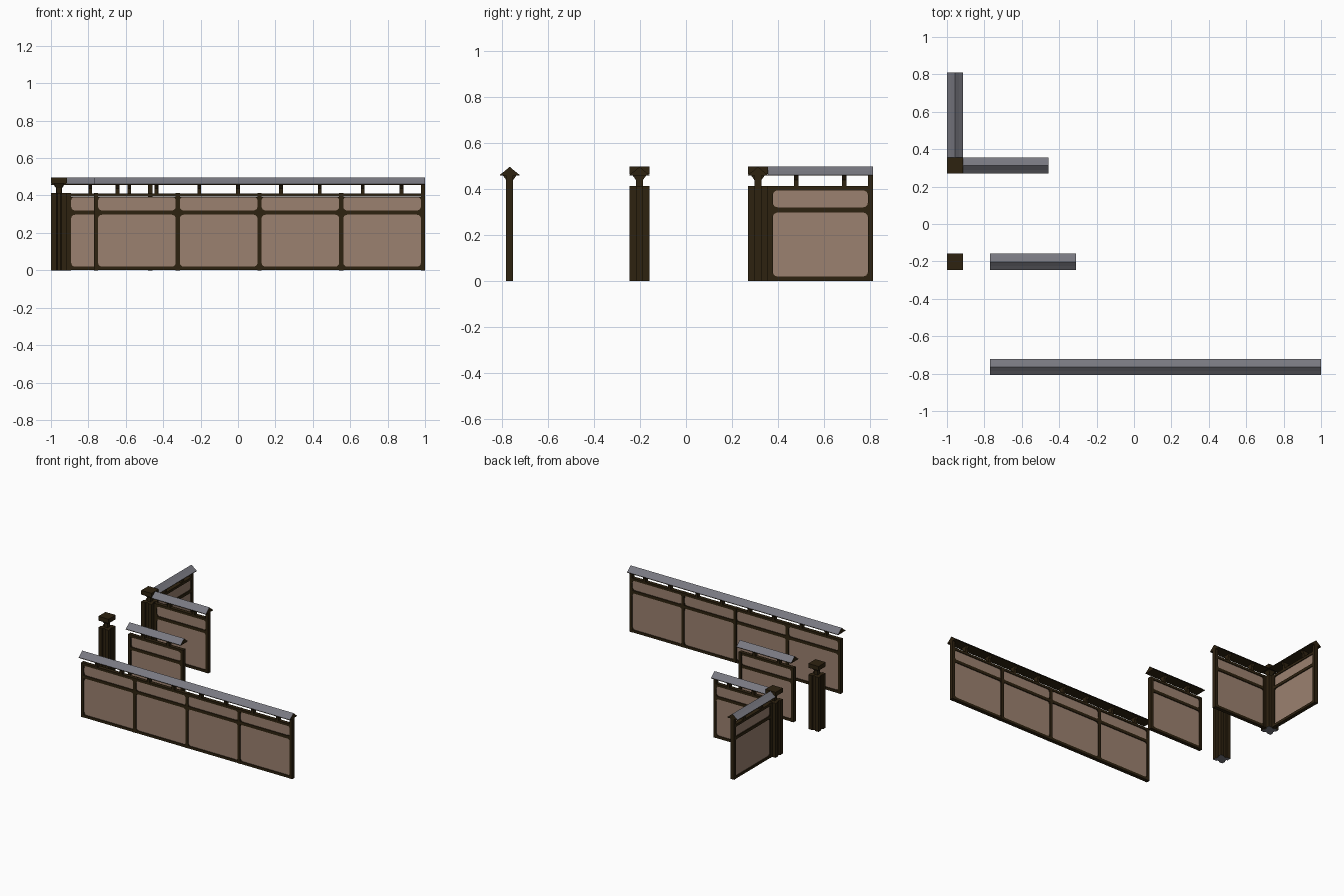
import bpy, bmesh, math
from mathutils import Matrix, Vector

if "Cube" in bpy.data.objects:
    bpy.data.objects.remove(bpy.data.objects["Cube"])


def material(name, rgb):
    m = bpy.data.materials.new(name)
    m.diffuse_color = (*rgb, 1)
    m.use_nodes = True
    m.node_tree.nodes["Principled BSDF"].inputs["Base Color"].default_value = m.diffuse_color
    return m


WOOD = material("dark wood", (0.027, 0.016, 0.005))
PANEL = material("tan plaster", (0.33, 0.22, 0.16))
TILE = material("grey roof tile", (0.19, 0.19, 0.22))


def prism(bm, pts, axis, a, b):
    """Extrude a 2D outline along an axis between a and b."""
    def place(p, t):
        return {"x": (t, p[0], p[1]), "y": (p[0], t, p[1]), "z": (p[0], p[1], t)}[axis]
    lo = [bm.verts.new(place(p, a)) for p in pts]
    hi = [bm.verts.new(place(p, b)) for p in pts]
    n = len(pts)
    bm.faces.new(lo)
    bm.faces.new(hi[::-1])
    for i in range(n):
        bm.faces.new((lo[i], hi[i], hi[(i + 1) % n], lo[(i + 1) % n]))


def box(bm, x0, x1, y0, y1, z0, z1):
    prism(bm, [(x0, y0), (x1, y0), (x1, y1), (x0, y1)], "z", z0, z1)


def finish(bm, name, mats, matrix, rule=None):
    bmesh.ops.recalc_face_normals(bm, faces=bm.faces)
    if rule:
        for f in bm.faces:
            f.material_index = rule(f)
    me = bpy.data.meshes.new(name)
    bm.to_mesh(me)
    bm.free()
    for m in mats:
        me.materials.append(m)
    ob = bpy.data.objects.new(name, me)
    ob.matrix_world = matrix
    bpy.context.collection.objects.link(ob)


def fillet(bm, x, z, sx, sz, r=0.02, d=0.012):
    """Concave corner filler that rounds a panel opening."""
    pts = [(x, z)]
    for i in range(5):
        t = math.pi / 2 * i / 4
        pts.append((x + sx * r * (1 - math.sin(t)), z + sz * r * (1 - math.cos(t))))
    prism(bm, pts, "y", -d, d)


def fence(name, length, count, matrix, uprights=()):
    w, d = 0.022, 0.015
    pitch = (length - w) / count
    rails = [(0, 0.02), (0.297, 0.32), (0.393, 0.412)]

    # Frame: uprights, rails and rounded opening corners
    bm = bmesh.new()
    for i in range(count + 1):
        x = i * pitch
        top = 0.459 if i in uprights else 0.412
        box(bm, x, x + w, -d, d, 0, top)
    for z0, z1 in rails:
        box(bm, w / 2, length - w / 2, -d + 0.001, d - 0.001, z0 + 0.0005, z1 - 0.0005)
    for i in range(count):
        x0, x1 = i * pitch + w, (i + 1) * pitch
        for z0, z1 in ((0.02, 0.297), (0.32, 0.393)):
            for x, sx in ((x0, 1), (x1, -1)):
                for z, sz in ((z0, 1), (z1, -1)):
                    fillet(bm, x, z, sx, sz)
    finish(bm, name + "_frame", [WOOD], matrix)

    # Plaster panels
    bm = bmesh.new()
    for i in range(count):
        x0, x1 = i * pitch + w, (i + 1) * pitch
        for z0, z1 in ((0.02, 0.297), (0.32, 0.393)):
            box(bm, x0, x1, -0.008, 0.008, z0, z1)
    finish(bm, name + "_panels", [PANEL], matrix)

    # Roof brackets flaring towards the eaves
    bm = bmesh.new()
    outline = [(-d, 0.41), (d, 0.41), (d, 0.438), (0.03, 0.459), (-0.03, 0.459), (-d, 0.438)]
    for i in range(count):
        c = (i + 0.5) * pitch + w / 2
        for s in (-1, 1):
            prism(bm, outline, "x", c + s * 0.104 - 0.01, c + s * 0.104 + 0.01)
    finish(bm, name + "_brackets", [WOOD], matrix)

    # Roof: tiled slopes over dark ends and underside
    bm = bmesh.new()
    roof = [(-0.043, 0.457), (0.043, 0.457), (0.043, 0.461), (0.022, 0.477),
            (0, 0.496), (-0.022, 0.477), (-0.043, 0.461)]
    prism(bm, roof, "x", 0, length)
    finish(bm, name + "_roof", [WOOD, TILE], matrix, lambda f: int(f.normal.z > 0.3))


def post(name, x, y):
    matrix = Matrix.Translation(Vector((x, y, 0)))
    h, g, k = 0.043, 0.013, 0.008
    # Shaft: square with a groove down each side
    side = [(-h, -h), (-g, -h), (-g + 0.004, -h + k), (g - 0.004, -h + k), (g, -h)]
    pts = []
    for q in range(4):
        c, s = [(1, 0), (0, 1), (-1, 0), (0, -1)][q]
        pts += [(px * c - py * s, px * s + py * c) for px, py in side]
    bm = bmesh.new()
    prism(bm, pts, "z", 0, 0.412)
    finish(bm, name + "_shaft", [WOOD, TILE], matrix, lambda f: int(f.normal.z < -0.5))

    # Neck, flare and square cap
    bm = bmesh.new()
    box(bm, -0.014, 0.014, -0.014, 0.014, 0.41, 0.445)
    box(bm, -h, h, -h, h, 0.464, 0.496)
    bmesh.ops.create_cone(bm, cap_ends=True, segments=4, radius1=0.014 * 2 ** 0.5,
                          radius2=0.028 * 2 ** 0.5, depth=0.026,
                          matrix=Matrix.Translation((0, 0, 0.452)) @ Matrix.Rotation(math.pi / 4, 4, "Z"))
    finish(bm, name + "_cap", [WOOD], matrix)


def at(x, y, turn=0):
    return Matrix.Translation((x, y, 0)) @ Matrix.Rotation(turn, 4, "Z")


# Long four-bay fence, single bay, lone post and corner set
fence("long_fence", 1.77, 4, at(-0.77, -0.765), (4,))
fence("single_fence", 0.46, 1, at(-0.77, -0.202))
post("lone_post", -0.957, -0.202)
post("corner_post", -0.957, 0.312)
fence("corner_fence_side", 0.456, 1, at(-0.914, 0.312), (1,))
fence("corner_fence_back", 0.456, 1, at(-0.957, 0.355, math.pi / 2), (1,))
